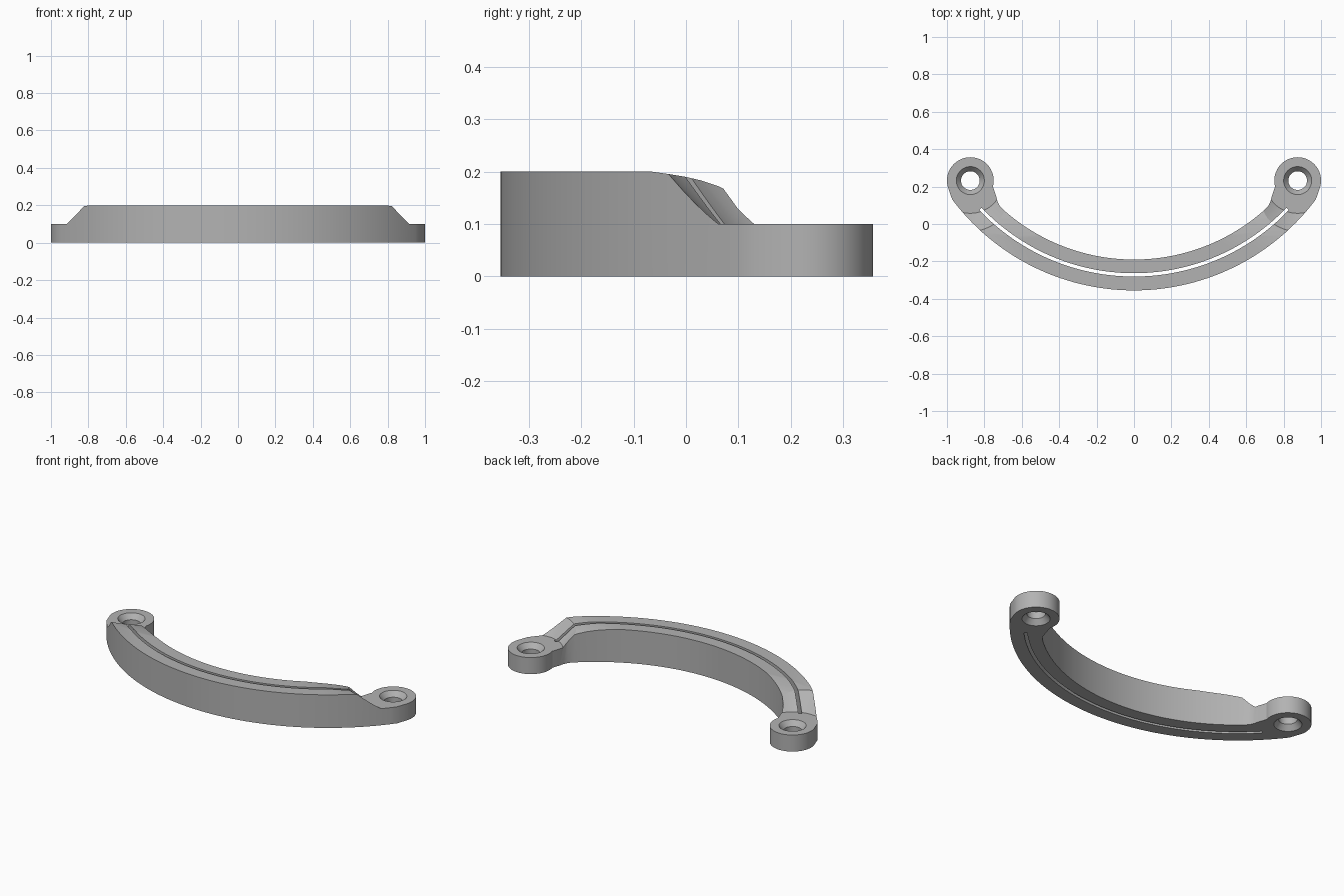
import bpy, bmesh
from math import sin, cos, asin, radians, pi
from mathutils import Matrix

cube = bpy.data.objects.get("Cube")
if cube:
    bpy.data.objects.remove(cube, do_unlink=True)

CENTRE_Y = 0.86                 # centre of the curved grip
R_OUT, R_IN = 1.215, 1.05
SLOT_OUT, SLOT_IN = 1.141, 1.123
BOSS_X, BOSS_Y, BOSS_R = 0.875, 0.232, 0.125
TOP, BOSS_TOP = 0.2, 0.1

grey = bpy.data.materials.new("plain grey")
grey.use_nodes = True
colour = (0.45, 0.45, 0.45, 1)
grey.diffuse_color = colour
grey.node_tree.nodes["Principled BSDF"].inputs["Base Color"].default_value = colour


def arc(r, a0, a1, n):
    """Points on the grip circle, angle measured from its lowest point."""
    angles = [a0 + (a1 - a0) * i / n for i in range(n + 1)]
    return [(r * sin(a), CENTRE_Y - r * cos(a)) for a in angles]


def prism(name, points, low, high, along_x=False):
    """Extrude a flat outline along z, or along x for a side profile."""
    bm = bmesh.new()
    place = (lambda p: (low, p[0], p[1])) if along_x else (lambda p: (p[0], p[1], low))
    face = bm.faces.new([bm.verts.new(place(p)) for p in points])
    made = bmesh.ops.extrude_face_region(bm, geom=[face])["geom"]
    shift = (high - low, 0, 0) if along_x else (0, 0, high - low)
    bmesh.ops.translate(bm, vec=shift, verts=[v for v in made if isinstance(v, bmesh.types.BMVert)])
    return finish(name, bm)


def turned(name, profile, x, y, n=64):
    """Solid of revolution from (radius, height) points, capped at both ends."""
    bm = bmesh.new()
    rings = [[bm.verts.new((x + r * cos(2 * pi * i / n), y + r * sin(2 * pi * i / n), z))
              for i in range(n)] for r, z in profile]
    for a, b in zip(rings, rings[1:]):
        for i in range(n):
            j = (i + 1) % n
            bm.faces.new((a[i], a[j], b[j], b[i]))
    bm.faces.new(rings[0])
    bm.faces.new(rings[-1])
    return finish(name, bm)


def finish(name, bm):
    bmesh.ops.recalc_face_normals(bm, faces=bm.faces[:])
    mesh = bpy.data.meshes.new(name)
    bm.to_mesh(mesh)
    bm.free()
    mesh.materials.append(grey)
    obj = bpy.data.objects.new(name, mesh)
    bpy.context.collection.objects.link(obj)
    return obj


def cut(target, cutter):
    cutter.hide_render = True
    mod = target.modifiers.new("cut", "BOOLEAN")
    mod.operation = "DIFFERENCE"
    mod.solver = "EXACT"
    mod.object = cutter
    bpy.context.view_layer.objects.active = target
    bpy.ops.object.modifier_apply(modifier=mod.name)
    bpy.data.objects.remove(cutter, do_unlink=True)


# Handle outline: outer curve, round boss, blend, inner curve, then mirrored
half = arc(R_OUT, 0, asin(0.972 / R_OUT), 28)
for i in range(29):
    a = radians(-15 + 210 * i / 28)
    half.append((BOSS_X + BOSS_R * cos(a), BOSS_Y + BOSS_R * sin(a)))
half += [(0.738, 0.152), (0.731, 0.124), (0.719, 0.098)]
half += arc(R_IN, asin(0.695 / R_IN), 0, 24)
outline = half + [(-x, y) for x, y in reversed(half[1:-1])]
handle = prism("curved_handle", outline, 0, TOP)

# Gentle fall of the grip towards the ends
fall = [(-0.08, 0.202), (-0.065, 0.2), (-0.03, 0.195), (0, 0.19), (0.03, 0.183),
        (0.06, 0.173), (0.085, 0.161), (0.15, 0.13), (0.5, 0.13), (0.5, 0.4), (-0.08, 0.4)]
cut(handle, prism("fall_cutter", fall, -1.5, 1.5, along_x=True))

# Long narrow slot following the curve
end = radians(46.5)
slot = arc(SLOT_OUT, -end, end, 56) + arc(SLOT_IN, end, -end, 56)
cut(handle, prism("slot_cutter", slot, -0.1, 0.3))

# Conical clearance and flared screw hole at each boss
clearance = [(0.175, BOSS_TOP), (0.375, BOSS_TOP + 0.2)]
hole = [(0.095, -0.02), (0.075, 0), (0.05, 0.03), (0.05, 0.07), (0.075, BOSS_TOP), (0.095, 0.12)]
for side in (-1, 1):
    cut(handle, turned("clearance_cutter", clearance, side * BOSS_X, BOSS_Y))
    cut(handle, turned("hole_cutter", hole, side * BOSS_X, BOSS_Y, 48))

bpy.ops.object.select_all(action="DESELECT")
handle.select_set(True)
bpy.context.view_layer.objects.active = handle
bpy.ops.object.shade_smooth_by_angle(angle=radians(25))
